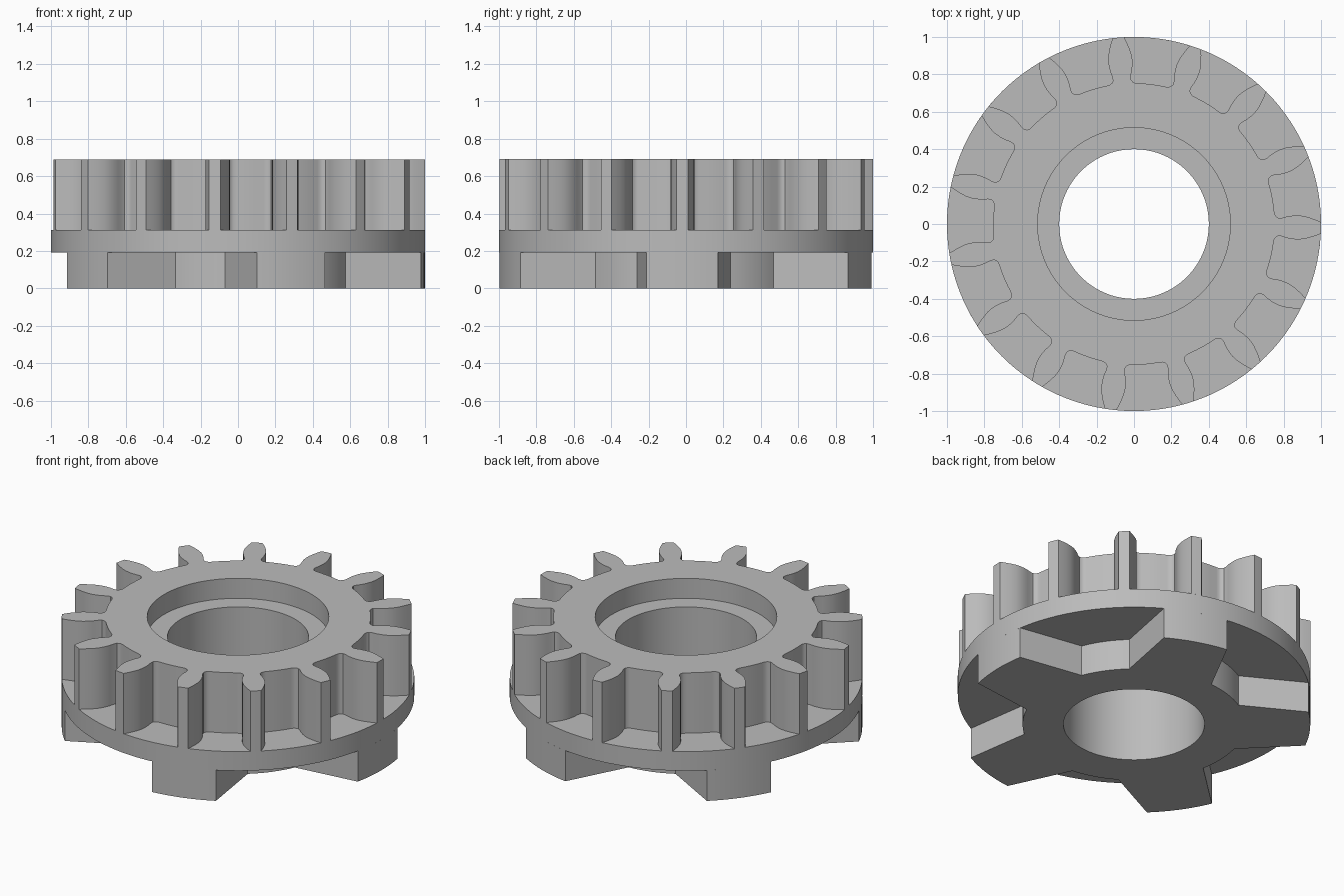
import bpy
import bmesh
from math import cos, sin, pi, radians, atan2, hypot

cube = bpy.data.objects.get("Cube")
if cube:
    bpy.data.objects.remove(cube, do_unlink=True)

# One plain grey for the whole part
grey = bpy.data.materials.new("plain_grey")
grey.use_nodes = True
COLOUR = (0.5, 0.5, 0.5, 1.0)
grey.diffuse_color = COLOUR
grey.node_tree.nodes["Principled BSDF"].inputs["Base Color"].default_value = COLOUR

TURN = radians(-1.2)      # rotation shared by teeth and dogs
TEETH, DOGS = 15, 5
BORE, COUNTERBORE, RIM = 0.4, 0.515, 1.0


def polar(r, a):
    return (r * cos(a), r * sin(a))


def arc(r, a0, a1, steps):
    """Points on an arc, both ends included."""
    return [polar(r, a0 + (a1 - a0) * i / steps) for i in range(steps + 1)]


def circle(r, steps=120):
    return arc(r, 0, 2 * pi, steps)[:-1]


def prism(name, outline, hole, z0, z1):
    """Extrude a closed outline with a hole through it."""
    bm = bmesh.new()
    edges = []
    for loop in (outline, hole):
        verts = [bm.verts.new((x, y, z0)) for x, y in loop]
        edges += [bm.edges.new((v, verts[i - 1])) for i, v in enumerate(verts)]
    bmesh.ops.triangle_fill(bm, use_beauty=True, edges=edges)
    top = bmesh.ops.extrude_face_region(bm, geom=bm.faces[:], use_keep_orig=True)
    moved = [g for g in top["geom"] if isinstance(g, bmesh.types.BMVert)]
    bmesh.ops.translate(bm, verts=moved, vec=(0, 0, z1 - z0))
    bmesh.ops.recalc_face_normals(bm, faces=bm.faces[:])
    mesh = bpy.data.meshes.new(name)
    bm.to_mesh(mesh)
    bm.free()
    mesh.materials.append(grey)
    obj = bpy.data.objects.new(name, mesh)
    bpy.context.collection.objects.link(obj)
    bpy.ops.object.select_all(action="DESELECT")
    obj.select_set(True)
    bpy.context.view_layer.objects.active = obj
    bpy.ops.object.shade_smooth_by_angle(angle=radians(30))
    return obj


def dog_outline():
    """Five flat-sided dogs on a round core."""
    pts = []
    for k in range(DOGS):
        mid = TURN + k * 2 * pi / DOGS
        gap = mid + pi / DOGS
        pts += arc(RIM, mid - radians(11), mid + radians(11), 8)
        pts += arc(0.632, gap - radians(12.8), gap + radians(12.8), 8)
    return pts


# Tooth flank from root fillet to tip: (distance from axis, half width)
FLANK = [(0.748, 0.085), (0.751, 0.069), (0.759, 0.056), (0.772, 0.048),
         (0.79, 0.049), (0.82, 0.058), (0.85, 0.063), (0.88, 0.0645),
         (0.91, 0.061), (0.94, 0.053), (0.97, 0.043), (0.9995, 0.031)]


def gear_outline():
    """Fifteen bulged teeth with filleted roots."""
    flank = [(hypot(r, w), atan2(w, r)) for r, w in FLANK]
    root_r, root_a = flank[0]
    pitch = 2 * pi / TEETH
    pts = []
    for k in range(TEETH):
        mid = TURN + k * pitch
        pts += [polar(r, mid - a) for r, a in flank]
        pts.append(polar(RIM, mid))
        pts += [polar(r, mid + a) for r, a in reversed(flank)]
        pts += arc(root_r, mid + root_a, mid + pitch - root_a, 4)[1:-1]
    return pts


# Parts stacked from the ground up
prism("drive_dogs", dog_outline(), circle(BORE), 0.0, 0.192)
prism("flange", circle(RIM), circle(BORE), 0.192, 0.312)
prism("bore_step", circle(COUNTERBORE), circle(BORE), 0.312, 0.565)
prism("gear_teeth", gear_outline(), circle(COUNTERBORE), 0.312, 0.69)
